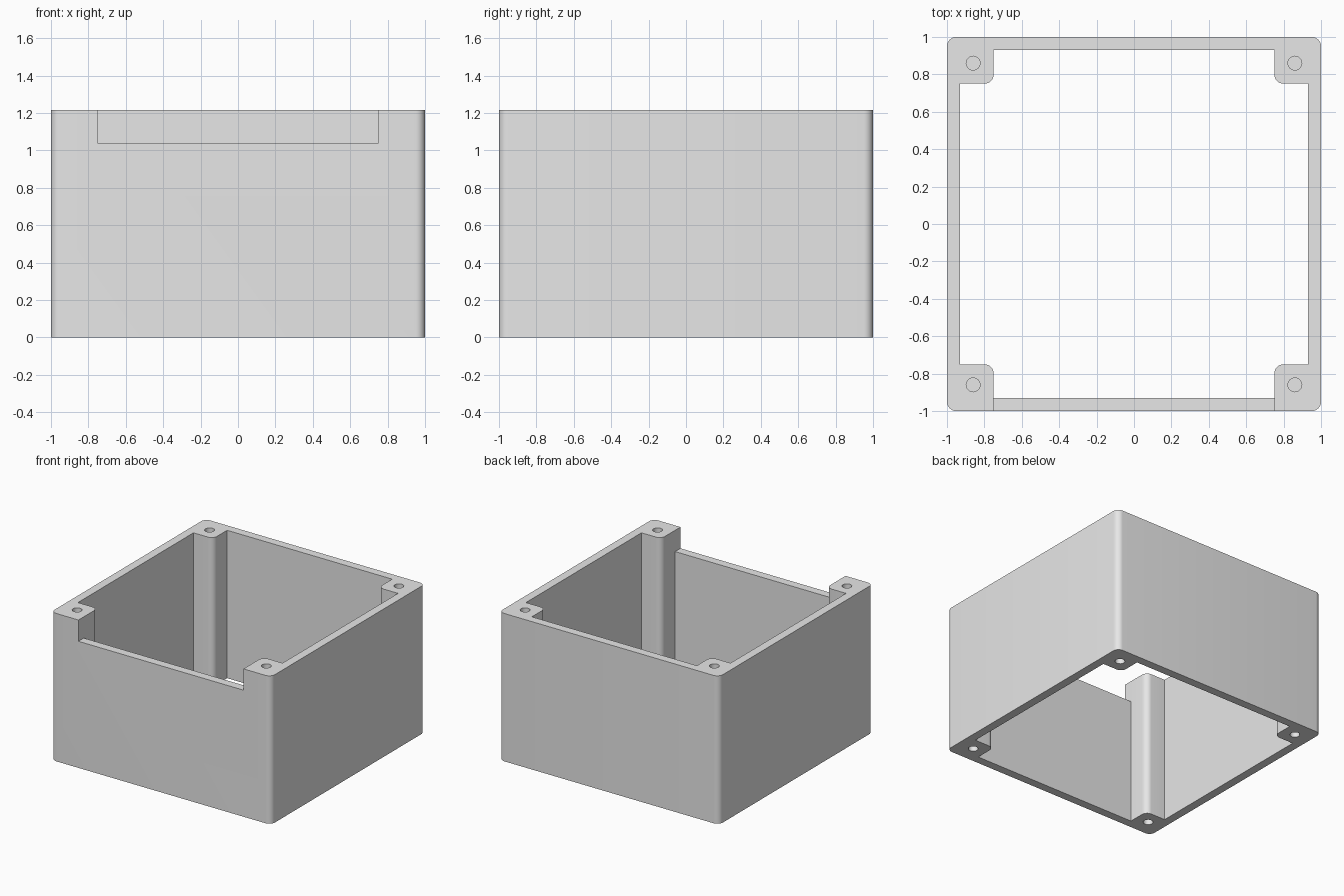
import bpy
import bmesh
from math import cos, sin, pi, radians
from mathutils import Matrix, Vector

HEIGHT = 1.215
WALL = 0.93      # inner face of the walls
POST = 0.75      # inner face of the corner posts
ROUND = 0.05     # radius of every rounded edge
SCREW = 0.86     # screw hole centre
NOTCH_Z = 1.04

cube = bpy.data.objects.get("Cube")
if cube:
    bpy.data.objects.remove(cube)

grey = bpy.data.materials.new("light grey")
grey.use_nodes = True
colour = (0.8, 0.8, 0.8, 1)
grey.diffuse_color = colour
grey.node_tree.nodes["Principled BSDF"].inputs["Base Color"].default_value = colour


def arc(centre, start, end, steps=8):
    return [(centre + ROUND * cos(start + (end - start) * i / steps),
             centre + ROUND * sin(start + (end - start) * i / steps))
            for i in range(steps + 1)]


def four_corners(corner):
    """Repeat one corner's outline around the centre."""
    return [Matrix.Rotation(k * pi / 2, 2) @ Vector(p)
            for k in range(4) for p in corner]


def prism(name, outline, bottom, top):
    bm = bmesh.new()
    face = bm.faces.new([bm.verts.new((x, y, bottom)) for x, y in outline])
    out = bmesh.ops.extrude_face_region(bm, geom=[face])
    moved = [v for v in out["geom"] if isinstance(v, bmesh.types.BMVert)]
    bmesh.ops.translate(bm, verts=moved, vec=(0, 0, top - bottom))
    bmesh.ops.recalc_face_normals(bm, faces=bm.faces)
    mesh = bpy.data.meshes.new(name)
    bm.to_mesh(mesh)
    bm.free()
    mesh.materials.append(grey)
    obj = bpy.data.objects.new(name, mesh)
    bpy.context.collection.objects.link(obj)
    return obj


# Outer block with rounded upright edges
box = prism("enclosure_frame", four_corners(arc(1 - ROUND, 0, pi / 2)), 0, HEIGHT)

# Open middle, leaving a rounded post in each corner
inside = [(WALL, POST)] + arc(POST + ROUND, 1.5 * pi, pi) + [(POST, WALL)]
cutters = [prism("inside_cutter", four_corners(inside), -0.1, HEIGHT + 0.1)]

# Notch in the front wall
notch = [(-POST, -1.1), (POST, -1.1), (POST, -0.85), (-POST, -0.85)]
cutters.append(prism("notch_cutter", notch, NOTCH_Z, HEIGHT + 0.1))

# Blind screw holes in both ends of each post
for sx in (-1, 1):
    for sy in (-1, 1):
        ring = [(sx * SCREW + 0.037 * cos(i * pi / 12),
                 sy * SCREW + 0.037 * sin(i * pi / 12)) for i in range(24)]
        cutters.append(prism("top_hole_cutter", ring, HEIGHT - 0.25, HEIGHT + 0.1))
        cutters.append(prism("bottom_hole_cutter", ring, -0.1, 0.25))

# Apply the cuts
bpy.context.view_layer.objects.active = box
box.select_set(True)
for cutter in cutters:
    cutter.hide_render = True
    mod = box.modifiers.new("cut", "BOOLEAN")
    mod.operation = "DIFFERENCE"
    mod.solver = "EXACT"
    mod.object = cutter
    bpy.ops.object.modifier_apply(modifier=mod.name)
    bpy.data.objects.remove(cutter)

bpy.ops.object.shade_smooth_by_angle(angle=radians(30))
